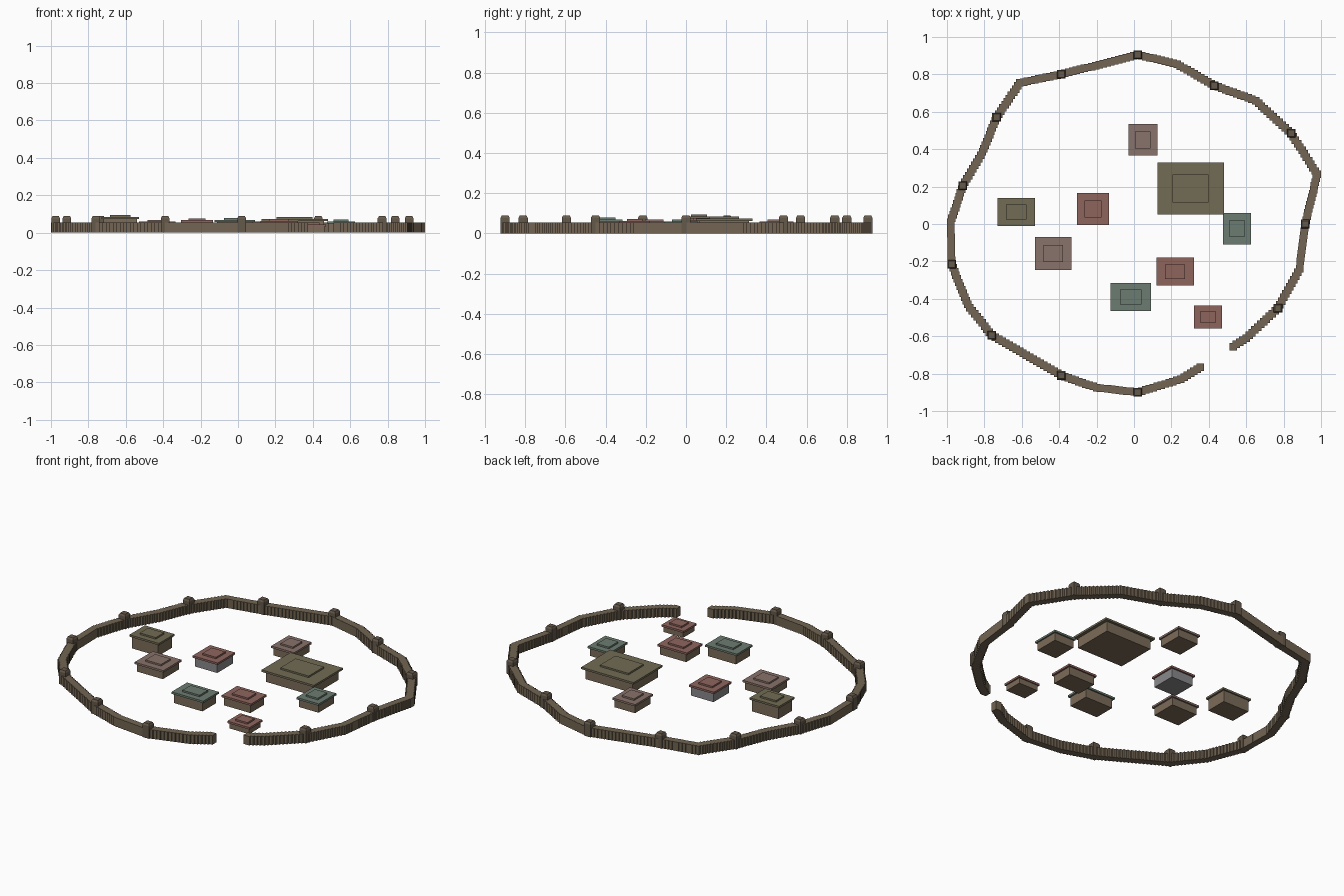
import bpy, bmesh
from mathutils import Vector, Matrix

if "Cube" in bpy.data.objects:
    bpy.data.objects.remove(bpy.data.objects["Cube"])


def material(name, rgb):
    m = bpy.data.materials.new(name)
    m.diffuse_color = (*rgb, 1)
    m.use_nodes = True
    m.node_tree.nodes["Principled BSDF"].inputs["Base Color"].default_value = m.diffuse_color
    return m


WOOD = material("palisade_wood", (0.17, 0.13, 0.085))
DARK = material("tower_wood", (0.13, 0.10, 0.07))
TIMBER = material("timber", (0.20, 0.15, 0.10))
STONE = material("stone", (0.25, 0.25, 0.26))
OLIVE = material("olive_roof", (0.17, 0.15, 0.09))
RED = material("red_roof", (0.27, 0.13, 0.11))
MAUVE = material("mauve_roof", (0.25, 0.17, 0.145))
GREEN = material("green_roof", (0.15, 0.20, 0.165))


def add_box(bm, x, y, z0, z1, sx, sy, taper=1.0):
    c = Matrix.Translation((x, y, (z0 + z1) / 2)) @ Matrix.Diagonal((sx, sy, z1 - z0, 1))
    verts = bmesh.ops.create_cube(bm, size=1, matrix=c)["verts"]
    for v in verts:
        if v.co.z > (z0 + z1) / 2:
            v.co.x = x + (v.co.x - x) * taper
            v.co.y = y + (v.co.y - y) * taper


def finish(bm, name, mat):
    me = bpy.data.meshes.new(name)
    bm.to_mesh(me)
    bm.free()
    me.materials.append(mat)
    bpy.context.collection.objects.link(bpy.data.objects.new(name, me))


def box(name, mat, *args):
    bm = bmesh.new()
    add_box(bm, *args)
    finish(bm, name, mat)


# palisade: square posts stepped along an open ring, leaving the gate gap
path = [(0.53, -0.655), (0.60, -0.61), (0.77, -0.45), (0.885, -0.24), (0.915, 0.0),
        (0.98, 0.265), (0.84, 0.485), (0.65, 0.66), (0.43, 0.74), (0.23, 0.855),
        (0.02, 0.905), (-0.39, 0.80), (-0.61, 0.755), (-0.735, 0.57), (-0.81, 0.385),
        (-0.915, 0.205), (-0.98, 0.01), (-0.975, -0.215), (-0.89, -0.43), (-0.76, -0.595),
        (-0.39, -0.81), (-0.20, -0.875), (0.02, -0.90), (0.25, -0.83), (0.355, -0.765)]
bm = bmesh.new()
for a, b in zip(path, path[1:]):
    a, b = Vector(a), Vector(b)
    n = max(1, round((b - a).length / 0.021))
    for i in range(n):
        p = a.lerp(b, i / n)
        add_box(bm, p.x, p.y, 0, 0.055, 0.04, 0.04)
add_box(bm, *path[-1], 0, 0.055, 0.04, 0.04)
finish(bm, "palisade_wall", WOOD)

# watch posts on some of the wall corners
for k, i in enumerate((2, 4, 6, 8, 10, 11, 13, 15, 17, 19, 20, 22)):
    x, y = path[i]
    bm = bmesh.new()
    add_box(bm, x, y, 0, 0.077, 0.046, 0.046)
    add_box(bm, x, y, 0.077, 0.088, 0.046, 0.046, 0.75)
    finish(bm, f"wall_tower_{k + 1}", DARK)

# houses: x0, x1, y0, y1 of the roof, roof top height, roof colour, wall colour
houses = [
    (-0.03, 0.125, 0.365, 0.535, 0.059, MAUVE, TIMBER),
    (0.125, 0.48, 0.05, 0.33, 0.074, OLIVE, TIMBER),
    (-0.73, -0.53, -0.01, 0.14, 0.084, OLIVE, TIMBER),
    (-0.305, -0.135, -0.005, 0.165, 0.067, RED, STONE),
    (-0.53, -0.335, -0.245, -0.07, 0.059, MAUVE, TIMBER),
    (-0.125, 0.09, -0.465, -0.315, 0.069, GREEN, TIMBER),
    (0.12, 0.32, -0.33, -0.18, 0.062, RED, TIMBER),
    (0.475, 0.625, -0.11, 0.06, 0.060, GREEN, TIMBER),
    (0.32, 0.47, -0.56, -0.435, 0.045, RED, TIMBER),
]
for k, (x0, x1, y0, y1, h, roof, wall) in enumerate(houses, 1):
    x, y, w, d = (x0 + x1) / 2, (y0 + y1) / 2, x1 - x0, y1 - y0
    box(f"house_{k}_walls", wall, x, y, 0, h - 0.012, w * 0.89, d * 0.89)
    box(f"house_{k}_roof", roof, x, y, h - 0.012, h, w, d)
    box(f"house_{k}_roof_cap", roof, x, y, h, h + 0.01, w * 0.54, d * 0.53)
